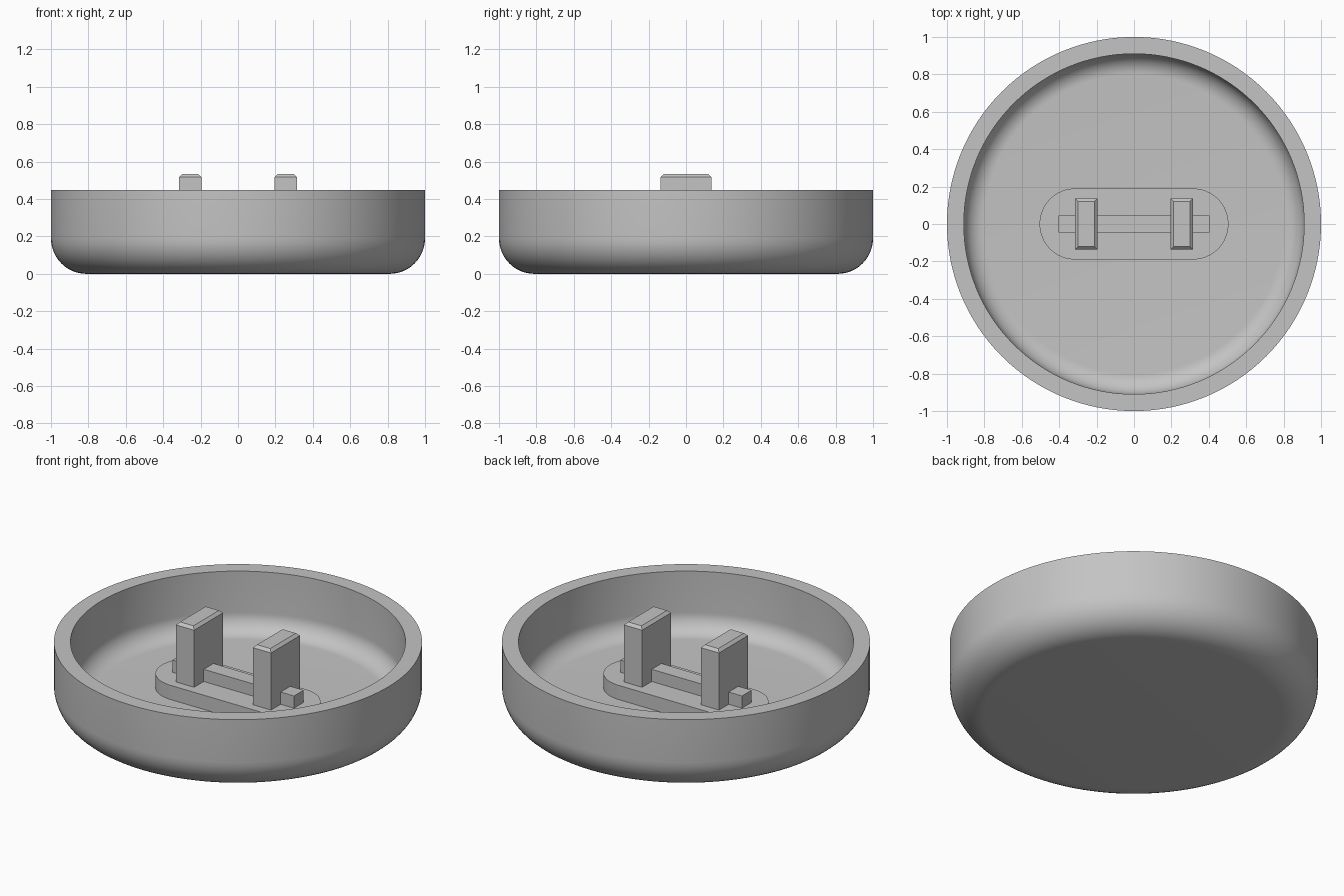
import bpy, bmesh, math

cube = bpy.data.objects.get("Cube")
if cube:
    bpy.data.objects.remove(cube, do_unlink=True)

grey = bpy.data.materials.new("plain grey")
grey.use_nodes = True
grey.diffuse_color = (0.55, 0.55, 0.55, 1)
grey.node_tree.nodes["Principled BSDF"].inputs["Base Color"].default_value = (0.55, 0.55, 0.55, 1)

WALL, RIM, FLOOR, SLAB_TOP = 0.09, 0.447, 0.09, 0.175


def finish(name, bm, smooth=False):
    bmesh.ops.recalc_face_normals(bm, faces=bm.faces)
    mesh = bpy.data.meshes.new(name)
    bm.to_mesh(mesh)
    bm.free()
    mesh.materials.append(grey)
    obj = bpy.data.objects.new(name, mesh)
    bpy.context.collection.objects.link(obj)
    if smooth:
        bpy.ops.object.select_all(action="DESELECT")
        obj.select_set(True)
        bpy.context.view_layer.objects.active = obj
        bpy.ops.object.shade_smooth_by_angle(angle=math.radians(30))
    return obj


def fillet(radius, corner_r, base_z, steps=12):
    """Quarter arc from the flat bottom up to the upright wall."""
    angles = [math.pi / 2 * i / steps for i in range(steps + 1)]
    return [(radius - corner_r + corner_r * math.sin(a),
             base_z + corner_r * (1 - math.cos(a))) for a in angles]


def box(name, x0, x1, y, z0, z1, chamfer=0):
    bm = bmesh.new()
    bmesh.ops.create_cube(bm, size=1)
    for v in bm.verts:
        v.co = ((x0 + x1) / 2 + v.co.x * (x1 - x0), v.co.y * 2 * y,
                (z0 + z1) / 2 + v.co.z * (z1 - z0))
    if chamfer:
        top = [e for e in bm.edges if all(v.co.z > z1 - 1e-4 for v in e.verts)]
        bmesh.ops.bevel(bm, geom=top, offset=chamfer, segments=1, affect="EDGES")
    return finish(name, bm)


# Round dish: one closed section spun about the vertical axis
outer = [(0, 0)] + fillet(1, 0.19, 0) + [(1, RIM)]
inner = [(0, FLOOR)] + fillet(1 - WALL, 0.11, FLOOR) + [(1 - WALL, RIM)]
section = outer + inner[::-1]
bm = bmesh.new()
verts = [bm.verts.new((r, 0, z)) for r, z in section]
edges = [bm.edges.new(pair) for pair in zip(verts, verts[1:])]
bmesh.ops.spin(bm, geom=verts + edges, cent=(0, 0, 0), axis=(0, 0, 1),
               angle=2 * math.pi, steps=128)
bmesh.ops.remove_doubles(bm, verts=bm.verts, dist=1e-4)
finish("dish", bm, smooth=True)

# Raised slab with rounded ends
bm = bmesh.new()
half, r, n = 0.315, 0.19, 32
outline = []
for side in (1, -1):
    for i in range(n + 1):
        a = -math.pi / 2 + math.pi * i / n
        outline.append(bm.verts.new((side * (half + r * math.cos(a)),
                                     side * r * math.sin(a), FLOOR - 0.02)))
base = bm.faces.new(outline)
lift = bmesh.ops.extrude_face_region(bm, geom=[base])["geom"]
bmesh.ops.translate(bm, vec=(0, 0, SLAB_TOP - FLOOR + 0.02),
                    verts=[v for v in lift if isinstance(v, bmesh.types.BMVert)])
finish("slab", bm, smooth=True)

# Cross bar and the two chamfered posts
box("cross_bar", -0.403, 0.403, 0.046, SLAB_TOP - 0.02, 0.248)
for name, s in (("left_post", 1), ("right_post", -1)):
    c = s * 0.255
    box(name, c - 0.06, c + 0.06, 0.137, SLAB_TOP - 0.02, 0.533, chamfer=0.016)
